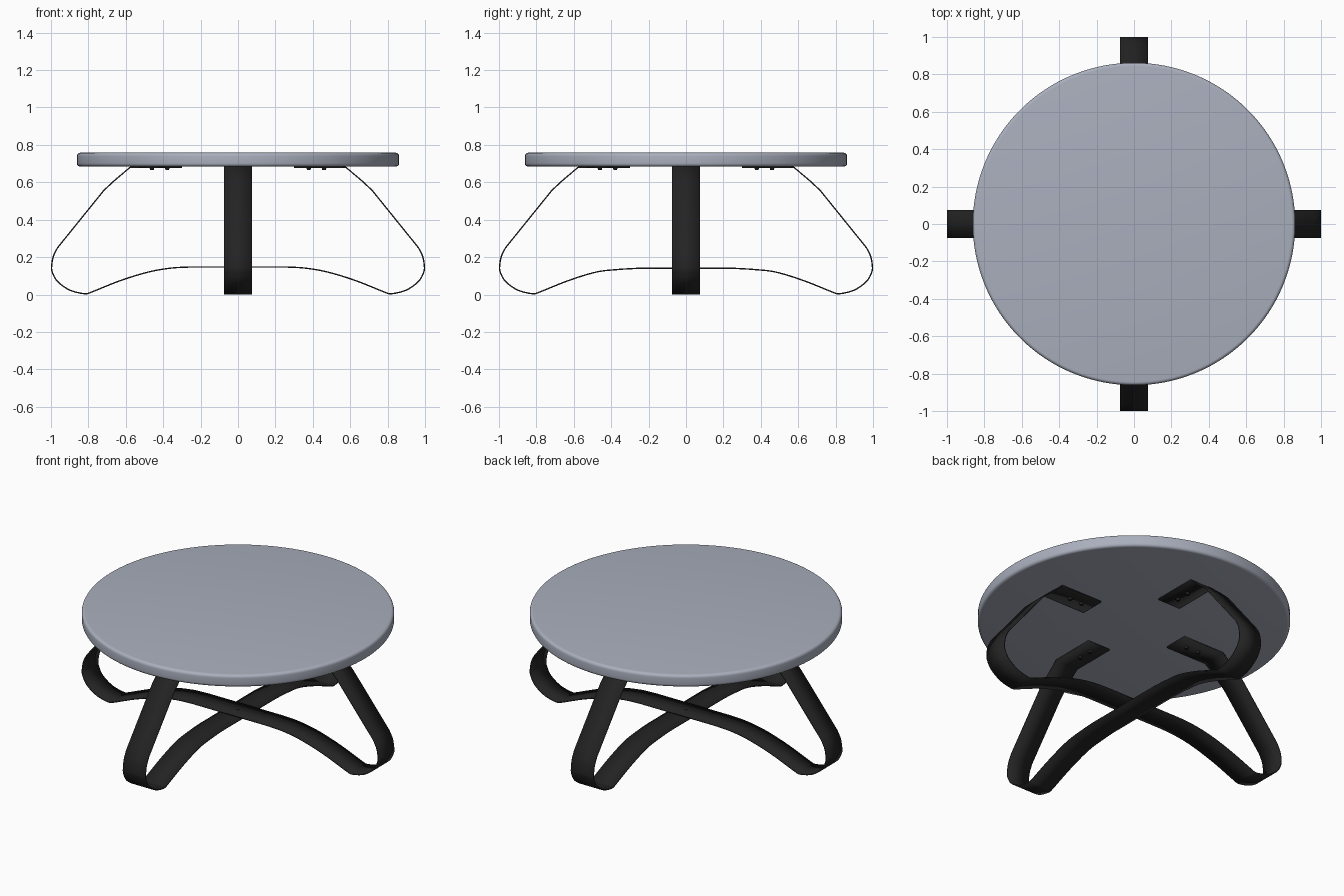
import bpy, bmesh, math
from mathutils import Vector, Matrix

cube = bpy.data.objects.get("Cube")
if cube:
    bpy.data.objects.remove(cube, do_unlink=True)

WIDTH, THICK = 0.152, 0.007


def material(name, color, rough):
    m = bpy.data.materials.new(name)
    m.use_nodes = True
    m.diffuse_color = (*color, 1)
    bsdf = m.node_tree.nodes["Principled BSDF"]
    bsdf.inputs["Base Color"].default_value = (*color, 1)
    bsdf.inputs["Roughness"].default_value = rough
    return m


grey = material("grey tabletop", (0.40, 0.43, 0.51), 0.5)
black = material("black steel", (0.017, 0.017, 0.017), 0.5)


def finish(name, bm, mat):
    mesh = bpy.data.meshes.new(name)
    bm.to_mesh(mesh)
    bm.free()
    mesh.materials.append(mat)
    ob = bpy.data.objects.new(name, mesh)
    bpy.context.collection.objects.link(ob)
    return ob


def smooth(ob, angle=35):
    bpy.ops.object.select_all(action="DESELECT")
    ob.select_set(True)
    bpy.context.view_layer.objects.active = ob
    bpy.ops.object.shade_smooth_by_angle(angle=math.radians(angle))


def spline(points, steps=6):
    """Smooth curve through the points of one stretch of the strap."""
    p = [Vector(q) for q in points]
    p = [2 * p[0] - p[1]] + p + [2 * p[-1] - p[-2]]
    out = []
    for a, b, c, d in zip(p, p[1:], p[2:], p[3:]):
        for i in range(steps):
            t = i / steps
            out.append(0.5 * (2 * b + (c - a) * t + (2 * a - 5 * b + 4 * c - d) * t * t
                              + (3 * b - a - 3 * c + d) * t ** 3))
    return out


def strap(name, arch, turn):
    """Bent steel band: arch, foot loop, leg and mounting tab, mirrored."""
    under = [(0.26, arch), (0.36, arch - 0.006), (0.48, 0.12), (0.63, 0.074), (0.785, 0.012)]
    foot = [(0.785, 0.012), (0.82, 0.004), (0.90, 0.024), (0.965, 0.07), (0.993, 0.12),
            (0.996, 0.155), (0.987, 0.205), (0.965, 0.25)]
    leg = [(0.965, 0.25), (0.717, 0.557), (0.66, 0.61)]
    half = spline(under) + spline(foot) + [Vector(q) for q in leg]
    half += [Vector((0.577, 0.68)), Vector((0.30, 0.68))]
    path = [Vector((-v.x, v.y)) for v in reversed(half)] + half

    bm = bmesh.new()
    rows = [[bm.verts.new((v.x, s * WIDTH / 2, v.y)) for s in (-1, 1)] for v in path]
    for a, b in zip(rows, rows[1:]):
        bm.faces.new((a[0], b[0], b[1], a[1]))
    bm.transform(Matrix.Rotation(turn, 4, "Z"))
    ob = finish(name, bm, black)
    mod = ob.modifiers.new("thickness", "SOLIDIFY")
    mod.thickness, mod.offset = THICK, 0
    smooth(ob)


def screw(name, x, y, z, radius=0.013, depth=0.014):
    bm = bmesh.new()
    bmesh.ops.create_cone(bm, cap_ends=True, segments=16, radius1=radius * 0.7,
                          radius2=radius, depth=depth,
                          matrix=Matrix.Translation((x, y, z)))
    smooth(finish(name, bm, black))


# Round tabletop with softened rims
bm = bmesh.new()
bmesh.ops.create_cone(bm, cap_ends=True, segments=128, radius1=0.862, radius2=0.862,
                      depth=0.074, matrix=Matrix.Translation((0, 0, 0.721)))
rims = [e for e in bm.edges if abs(e.verts[0].co.z - e.verts[1].co.z) < 0.001]
bmesh.ops.bevel(bm, geom=rims, offset=0.018, segments=5, profile=0.5, affect="EDGES")
smooth(finish("tabletop", bm, grey), 40)

# Two crossing steel straps
strap("upper_strap", 0.147, 0)
strap("lower_strap", 0.140, math.pi / 2)

# Screws under each mounting tab and at the crossing
for i in range(4):
    c, s = math.cos(i * math.pi / 2), math.sin(i * math.pi / 2)
    for j, r in enumerate((0.378, 0.46)):
        screw(f"tab_screw_{i}_{j}", c * r, s * r, 0.672)
screw("crossing_screw", 0, 0, 0.1435, 0.012, 0.018)
